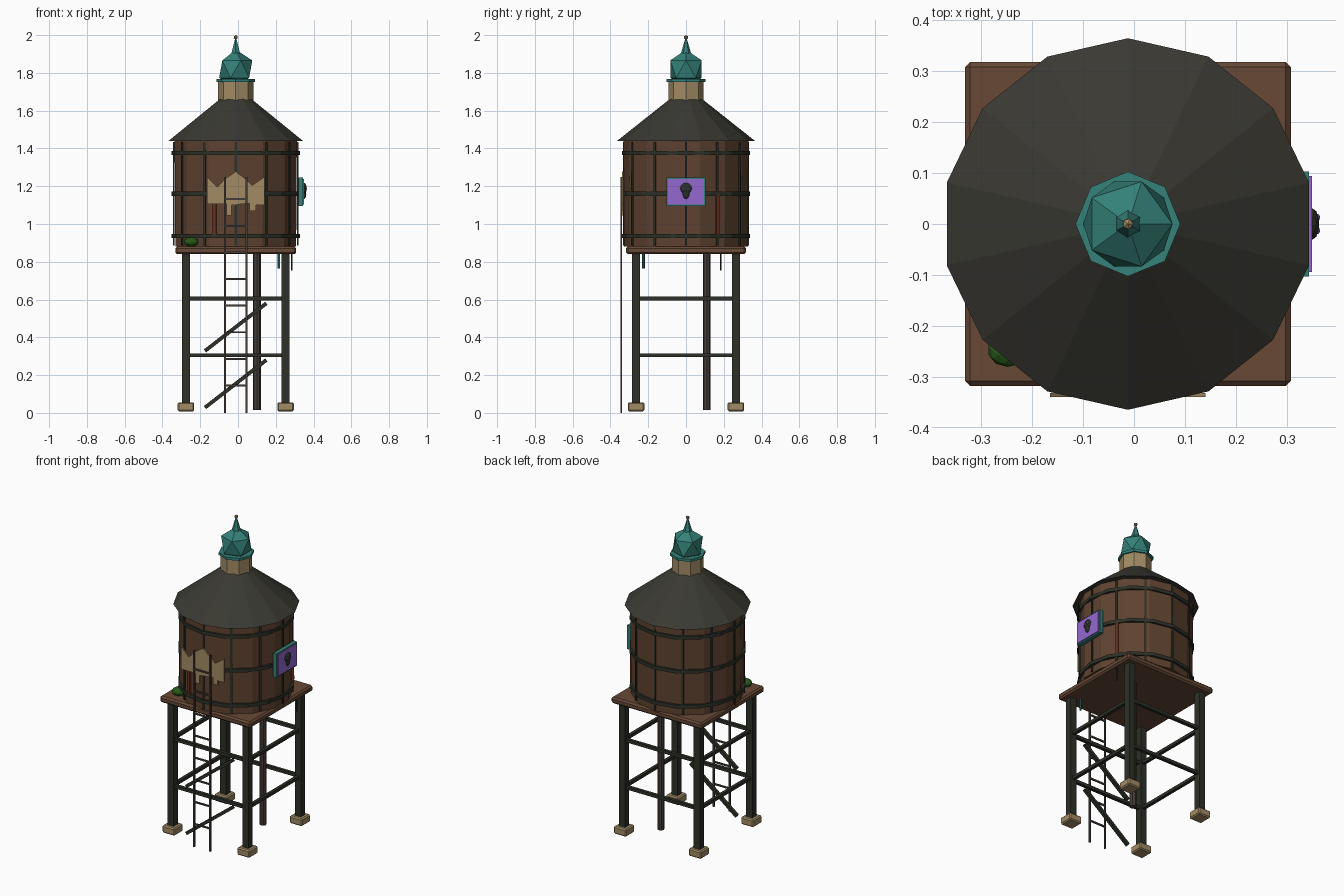
import bpy, bmesh, math
from mathutils import Vector

cube = bpy.data.objects.get("Cube")
if cube:
    bpy.data.objects.remove(cube)


def material(name, *rgb):
    m = bpy.data.materials.new(name)
    m.use_nodes = True
    m.diffuse_color = (*rgb, 1)
    m.node_tree.nodes["Principled BSDF"].inputs["Base Color"].default_value = (*rgb, 1)
    return m


WOOD = material("barrel wood", .115, .055, .03)
DECK = material("deck wood", .135, .066, .037)
IRON = material("dark iron", .026, .03, .02)
ROOF = material("roof slate", .042, .041, .032)
TAN = material("pale stone", .36, .26, .13)
TEAL = material("aged copper", .035, .22, .19)
PURPLE = material("purple paint", .3, .14, .64)
RUST = material("rust", .14, .03, .014)
GREEN = material("moss green", .02, .1, .01)
PIPE = material("grey metal", .06, .047, .041)

CX = -0.012  # tower axis
BARREL_R = 0.33


def make(name, bm, mat, bevel=0):
    bmesh.ops.recalc_face_normals(bm, faces=bm.faces)
    mesh = bpy.data.meshes.new(name)
    bm.to_mesh(mesh)
    bm.free()
    mesh.materials.append(mat)
    ob = bpy.data.objects.new(name, mesh)
    bpy.context.scene.collection.objects.link(ob)
    if bevel:
        mod = ob.modifiers.new("bevel", 'BEVEL')
        mod.width, mod.segments = bevel, 1
    return ob


def box(name, centre, size, mat, bevel=0, turn=0):
    bm = bmesh.new()
    bmesh.ops.create_cube(bm, size=1)
    bmesh.ops.scale(bm, vec=size, verts=bm.verts)
    ob = make(name, bm, mat, bevel)
    ob.location = centre
    ob.rotation_euler.z = turn
    return ob


def frustum(name, x, y, z0, z1, r0, r1, sides, mat):
    """Upright prism or cone with one corner facing +y."""
    bm = bmesh.new()
    bmesh.ops.create_cone(bm, cap_ends=True, segments=sides, radius1=r0,
                          radius2=r1, depth=z1 - z0)
    first = max(bm.verts, key=lambda v: v.co.y).co
    turn = math.pi / 2 - math.atan2(first.y, first.x)
    ob = make(name, bm, mat)
    ob.location = (x, y, (z0 + z1) / 2)
    ob.rotation_euler.z = turn
    return ob


def beam(name, a, b, thick, mat):
    a, b = Vector(a), Vector(b)
    ob = box(name, (a + b) / 2, (thick, thick, (b - a).length), mat)
    ob.rotation_mode = 'QUATERNION'
    ob.rotation_quaternion = (b - a).to_track_quat('Z', 'Y')
    return ob


def ball(name, centre, size, mat, detail=1):
    bm = bmesh.new()
    bmesh.ops.create_icosphere(bm, subdivisions=detail, radius=1)
    bmesh.ops.scale(bm, vec=size, verts=bm.verts)
    ob = make(name, bm, mat)
    ob.location = centre
    return ob


def ring(name, z, sides, inner, outer, height, mat):
    """Flat hoop around the barrel."""
    bm = bmesh.new()
    rows = []
    for i in range(sides):
        a = math.tau * i / sides
        rows.append([bm.verts.new((r * math.cos(a), r * math.sin(a), h))
                     for r, h in ((inner, -height / 2), (outer, -height / 2),
                                  (outer, height / 2), (inner, height / 2))])
    for i, row in enumerate(rows):
        nxt = rows[(i + 1) % sides]
        for k in range(4):
            j = (k + 1) % 4
            bm.faces.new((row[k], nxt[k], nxt[j], row[j]))
    make(name, bm, mat).location = (CX, 0, z)


# Legs and footings
LEG = 0.264
for sx in (-1, 1):
    for sy in (-1, 1):
        x, y = CX + sx * LEG, sy * LEG
        box("leg", (x, y, .44), (.043, .043, .8), IRON)
        box("footing", (x, y, .032), (.088, .088, .048), TAN, .007)

# Horizontal braces on all four sides, diagonals on the front
for z in (.305, .605):
    for s in (-1, 1):
        box("cross_brace", (CX, s * LEG, z), (2 * LEG, .02, .02), IRON)
        box("side_brace", (CX + s * LEG, 0, z), (.02, 2 * LEG, .02), IRON)
    beam("diagonal_brace", (-.175, -LEG, z - .277), (.15, -LEG, z - .025), .02, IRON)

# Deck, downpipe and hanging pieces
box("deck", (CX, 0, .86), (.64, .636, .04), DECK, .01)
frustum("downpipe", .1, .11, .015, .845, .021, .021, 8, PIPE)
frustum("copper_drip", .215, -.225, .765, .845, .007, .007, 6, TEAL)
frustum("hanging_rod", .285, .185, .755, .88, .004, .004, 6, IRON)

# Barrel with seams and hoops
frustum("barrel", CX, 0, .88, 1.445, .328, .332, 14, WOOD)
for i in range(12):
    a = math.tau * i / 12
    box("stave_seam", (CX + .329 * math.cos(a), .329 * math.sin(a), 1.16),
        (.007, .012, .55), IRON, turn=a)
for z in (.937, 1.16, 1.376):
    ring("hoop", z, 16, .322, .34, .022, IRON)

# Rust streaks
box("rust_streak_front", (-.125, -.312, 1.055), (.02, .012, .22), RUST, turn=-.36)
box("rust_streak_side", (.27, .167, 1.055), (.012, .02, .22), RUST, turn=.53)

# Roof, neck and copper cap
frustum("roof", CX, 0, 1.44, 1.662, .365, .085, 14, ROOF)
frustum("neck", CX, 0, 1.655, 1.755, .093, .093, 8, TAN)
frustum("collar", CX, 0, 1.752, 1.768, .103, .103, 8, TEAL)
ball("cap_dome", (CX, 0, 1.82), (.098, .098, .103), TEAL)
frustum("spire", CX, 0, 1.885, 1.985, .032, .003, 6, TEAL)
ball("finial", (CX, 0, 1.988), (.012, .012, .012), TAN)

# Ragged plank sheet on the front
outline = [(-.165, 1.105), (-.165, 1.25), (-.11, 1.195), (-.068, 1.24), (-.012, 1.277),
           (.045, 1.235), (.09, 1.25), (.14, 1.25), (.14, 1.1), (.095, 1.1),
           (.095, 1.07), (.062, 1.07), (.062, 1.11), (-.035, 1.1),
           (-.035, 1.045), (-.06, 1.045), (-.06, 1.105)]
outline[6:8] = [(.075, 1.205), (.105, 1.225), (.14, 1.25)]
bm = bmesh.new()
face = bm.faces.new([bm.verts.new((x, -.332, z)) for x, z in outline])
out = bmesh.ops.extrude_face_region(bm, geom=[face])
moved = [g for g in out["geom"] if isinstance(g, bmesh.types.BMVert)]
bmesh.ops.translate(bm, vec=(0, -.008, 0), verts=moved)
make("ragged_planks", bm, TAN)

# Ladder
for x in (-.069, .045):
    box("ladder_rail", (x, -.343, .625), (.01, .01, 1.25), PIPE)
for i in range(8):
    box("ladder_rung", (CX, -.343, .145 + .141 * i), (.114, .008, .01), PIPE)

# Side sign with a small mask emblem
box("sign_frame", (.332, 0, 1.17), (.024, .206, .152), TEAL)
box("sign_panel", (.346, 0, 1.17), (.008, .188, .136), PURPLE)
ball("emblem_head", (.35, 0, 1.188), (.014, .031, .03), IRON, 2)
ball("emblem_jaw", (.35, 0, 1.158), (.012, .018, .025), IRON, 2)
for s in (-1, 1):
    ball("emblem_eye", (.361, s * .013, 1.186), (.005, .008, .006), PURPLE)

# Moss clump on the deck
ball("moss", (-.248, -.247, .905), (.04, .034, .026), GREEN, 2)
